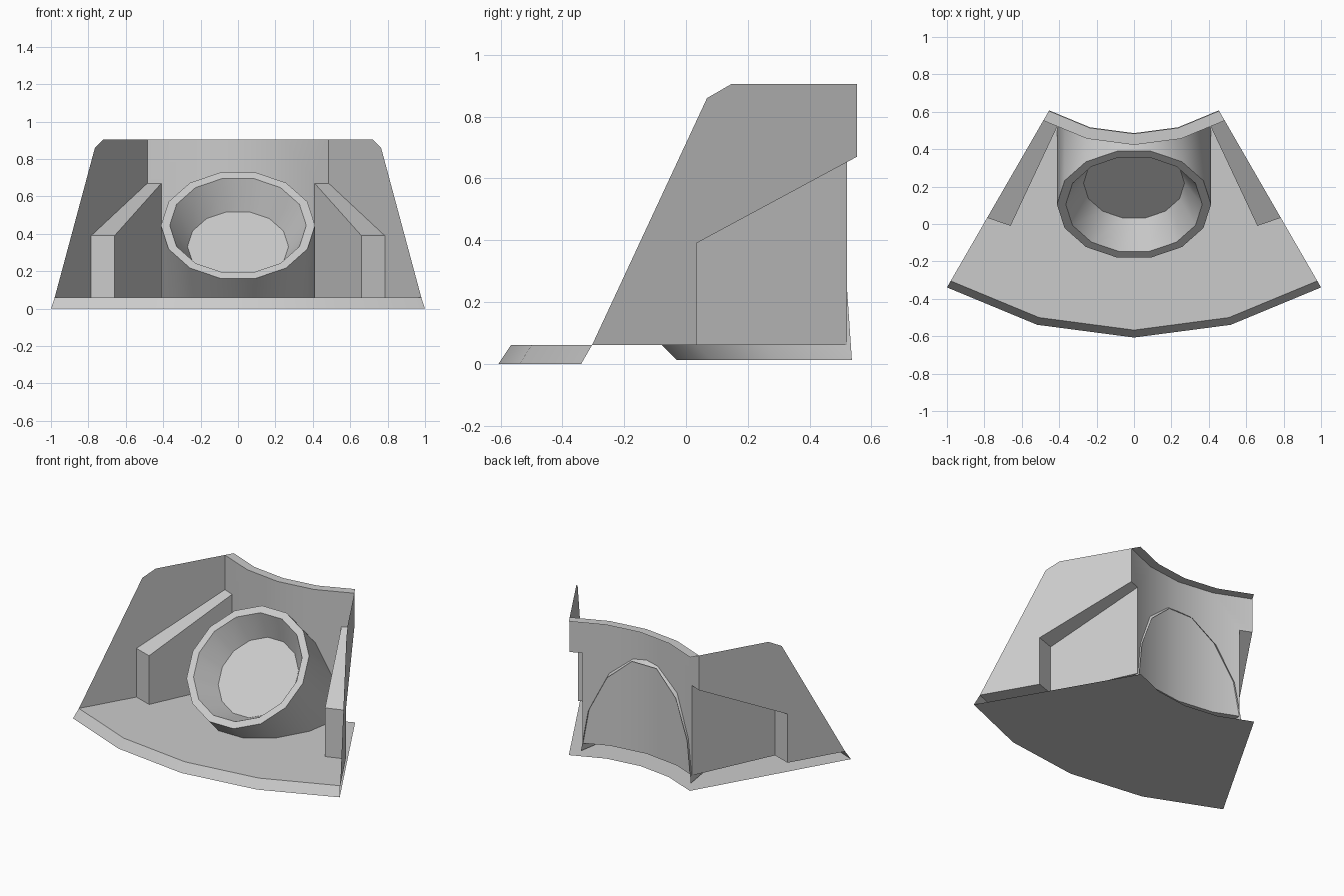
import bpy, bmesh, math
from mathutils import Vector

cube = bpy.data.objects.get("Cube")
if cube:
    bpy.data.objects.remove(cube, do_unlink=True)

grey = bpy.data.materials.new("light_grey")
grey.use_nodes = True
colour = (0.6, 0.6, 0.6, 1)
grey.diffuse_color = colour
grey.node_tree.nodes["Principled BSDF"].inputs["Base Color"].default_value = colour

APEX = 1.393            # centre of the ring that this wedge is cut from
FLOOR, TOP = 0.06, 0.905
R_WALL, R_BACK, R_OUT, R_LIP = 0.97, 0.91, 2.0, 1.96
ANGLES = (-30, -15, 0, 15, 30)


def polar(radius, degrees, z):
    a = math.radians(degrees)
    return Vector((radius * math.sin(a), APEX - radius * math.cos(a), z))


def arc(radius, z):
    return [polar(radius, a, z) for a in ANGLES]


def on_side(x, z):
    """Point on the left side plane at a given x."""
    return polar(2 * x, 30, z)


def flip(points):
    return [Vector((-p.x, p.y, p.z)) for p in reversed(points)]


def at(point, z):
    return Vector((point[0], point[1], z))


def strip(a, b, closed=False):
    """Quads joining two rows of points."""
    n = len(a)
    return [[a[i], a[(i + 1) % n], b[(i + 1) % n], b[i]]
            for i in range(n if closed else n - 1)]


def part(name, polygons):
    bm = bmesh.new()
    for poly in polygons:
        bm.faces.new([bm.verts.new(p) for p in poly])
    bmesh.ops.remove_doubles(bm, verts=bm.verts, dist=0.0005)
    mesh = bpy.data.meshes.new(name)
    bm.to_mesh(mesh)
    bm.free()
    mesh.materials.append(grey)
    obj = bpy.data.objects.new(name, mesh)
    bpy.context.collection.objects.link(obj)
    bpy.ops.object.select_all(action='DESELECT')
    obj.select_set(True)
    bpy.context.view_layer.objects.active = obj
    bpy.ops.object.shade_smooth_by_angle(angle=math.radians(32))
    return obj


# Corners of the sloping rib beside each side wall
rib_front, rib_back = (0.66, -0.01), (0.41, 0.522)
RIB_LOW, RIB_HIGH = 0.39, 0.67
outer_front = on_side(0.785, 0)
outer_back = polar(R_WALL, 30, 0)

# Base: underside, sloped outer edge and floor
part("underside", strip(arc(R_BACK - 0.003, 0), arc(R_OUT, 0)))
part("outer_edge", strip(arc(R_OUT, 0), arc(R_LIP, FLOOR)))
left_edge = [at(p, FLOOR) for p in (outer_front, rib_front, rib_back)]
inner_arc = arc(R_WALL, FLOOR)[3:0:-1]
part("floor", [arc(R_LIP, FLOOR) + left_edge + inner_arc + flip(left_edge)])

# Curved back wall, notched behind the ribs, with a thin top rim
end_panel = [polar(R_WALL, 15, TOP), polar(R_WALL, 15, FLOOR),
             at(rib_back, FLOOR), at(rib_back, RIB_HIGH),
             polar(R_WALL, 30, RIB_HIGH), polar(R_WALL, 30, TOP)]
middle = strip(arc(R_WALL, FLOOR)[1:4], arc(R_WALL, TOP)[1:4])
part("back_wall", middle + [end_panel, flip(end_panel)])
part("back_wall_rim", strip(arc(R_WALL, TOP), arc(R_BACK, TOP)))

# Side walls and ribs, mirrored
wall = [on_side(0.98, FLOOR), on_side(0.765, 0.86), on_side(0.72, TOP),
        at(outer_back, TOP), at(outer_back, RIB_HIGH),
        at(outer_front, RIB_LOW), at(outer_front, FLOOR)]
rib_top = [at(outer_front, RIB_LOW), at(outer_back, RIB_HIGH),
           at(rib_back, RIB_HIGH), at(rib_front, RIB_LOW)]
rib_end = [at(outer_front, FLOOR), at(outer_front, RIB_LOW),
           at(rib_front, RIB_LOW), at(rib_front, FLOOR)]
rib_face = [at(rib_front, FLOOR), at(rib_front, RIB_LOW),
            at(rib_back, RIB_HIGH), at(rib_back, FLOOR)]
rib = [rib_top, rib_end, rib_face]
part("left_side_wall", [wall])
part("right_side_wall", [flip(wall)])
part("left_rib", rib)
part("right_rib", [flip(p) for p in rib])

# Tilted round socket
SIDES = 14
centre = Vector((0, 0.105, 0.445))
inward = Vector((0, 1, -1)).normalized()
across = Vector((0, 1, 1)).normalized()


def circle(radius, depth):
    points = []
    for i in range(SIDES):
        a = math.tau * i / SIDES
        points.append(centre + inward * depth + across * radius * math.sin(a)
                      + Vector((radius * math.cos(a), 0, 0)))
    return points


def run_to_body(p):
    """Slide a rim point along the socket axis to the wall or the base."""
    to_wall = APEX - math.sqrt(0.95 ** 2 - p.x ** 2) - p.y
    to_base = p.z - 0.012
    step = min(to_wall, to_base)
    return p + Vector((0, step, -step))


rim = circle(0.412, 0)
mouth = circle(0.365, 0)
bottom = circle(0.27, 0.16)
part("socket_tube", strip([run_to_body(p) for p in rim], rim, True))
part("socket_rim", strip(rim, mouth, True))
part("socket_cone", strip(mouth, bottom, True))
part("socket_bottom", [bottom])
